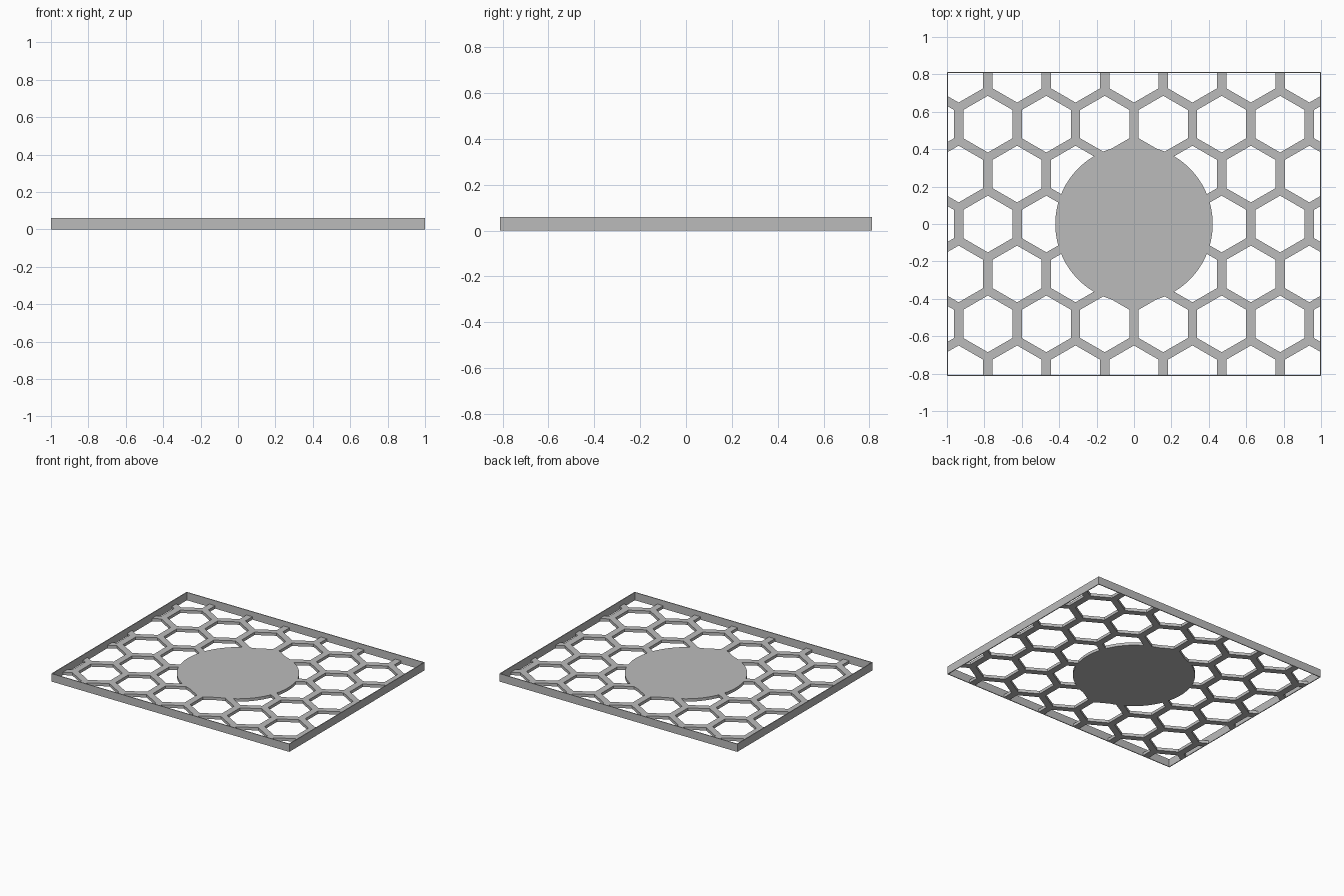
import bpy, bmesh, math
from mathutils import Matrix

if "Cube" in bpy.data.objects:
    bpy.data.objects.remove(bpy.data.objects["Cube"])

HX, HY, H = 1.0, 0.8125, 0.06      # half sizes and wall height
WALL, PLATE = 0.006, 0.022         # wall and panel thickness
PITCH, ROW, BAR = 0.3125, 0.267, 0.05
DISC = 0.421

grey = bpy.data.materials.new("grey")
grey.diffuse_color = (0.5, 0.5, 0.5, 1)
grey.use_nodes = True
grey.node_tree.nodes["Principled BSDF"].inputs["Base Color"].default_value = grey.diffuse_color


def make(name, bm):
    me = bpy.data.meshes.new(name)
    bm.normal_update()
    bm.to_mesh(me)
    bm.free()
    me.materials.append(grey)
    ob = bpy.data.objects.new(name, me)
    bpy.context.collection.objects.link(ob)
    return ob


def add_box(bm, x0, x1, y0, y1, z0, z1):
    m = Matrix.Translation(((x0 + x1) / 2, (y0 + y1) / 2, (z0 + z1) / 2))
    bmesh.ops.create_cube(bm, size=1, matrix=m @ Matrix.Diagonal((x1 - x0, y1 - y0, z1 - z0, 1)))


def add_prism(bm, x, y, r, sides, depth, turn=0):
    m = Matrix.Translation((x, y, PLATE / 2)) @ Matrix.Rotation(turn, 4, 'Z')
    bmesh.ops.create_cone(bm, cap_ends=True, segments=sides, radius1=r, radius2=r, depth=depth, matrix=m)


def cut(ob, cutter):
    mod = ob.modifiers.new("cut", 'BOOLEAN')
    mod.operation, mod.solver, mod.object = 'DIFFERENCE', 'EXACT', cutter
    bpy.context.view_layer.update()
    dg = bpy.context.evaluated_depsgraph_get()
    me = bpy.data.meshes.new_from_object(ob.evaluated_get(dg))
    ob.modifiers.clear()
    ob.data = me
    bpy.data.objects.remove(cutter)


# Hexagonal openings, staggered row by row
bm = bmesh.new()
radius = (PITCH - BAR) / math.sqrt(3)
for j in range(-3, 4):
    shift = 0 if j % 2 else PITCH / 2
    for i in range(-4, 5):
        x = i * PITCH + shift
        if abs(x) < HX + radius:
            # create_cone starts its first corner on the y axis, giving upright hexagons
            add_prism(bm, x, j * ROW, radius, 6, 0.1)
for v in bm.verts:
    v.co.x = max(-HX - 0.2, min(HX + 0.2, v.co.x))
openings = make("openings", bm)

# Keep the centre disc solid by trimming the openings around it
bm = bmesh.new()
add_prism(bm, 0, 0, DISC, 72, 0.3)
cut(openings, make("disc_keepout", bm))

# Honeycomb panel with its solid centre disc
bm = bmesh.new()
e = WALL / 2
add_box(bm, -HX + e, HX - e, -HY + e, HY - e, 0, PLATE)
panel = make("honeycomb_panel", bm)
cut(panel, openings)

# Thin upright rim: a rectangular ring
bm = bmesh.new()
rings = []
for hx, hy in ((HX, HY), (HX - WALL, HY - WALL)):
    for z in (0, H):
        rings.append([bm.verts.new((sx * hx, sy * hy, z))
                      for sx, sy in ((-1, -1), (1, -1), (1, 1), (-1, 1))])
ob_, ot, ib, it = rings
for k in range(4):
    n = (k + 1) % 4
    for a, b in ((ob_, ot), (ot, it), (it, ib), (ib, ob_)):
        bm.faces.new((a[k], a[n], b[n], b[k]))
bmesh.ops.recalc_face_normals(bm, faces=bm.faces)
make("rim", bm)
